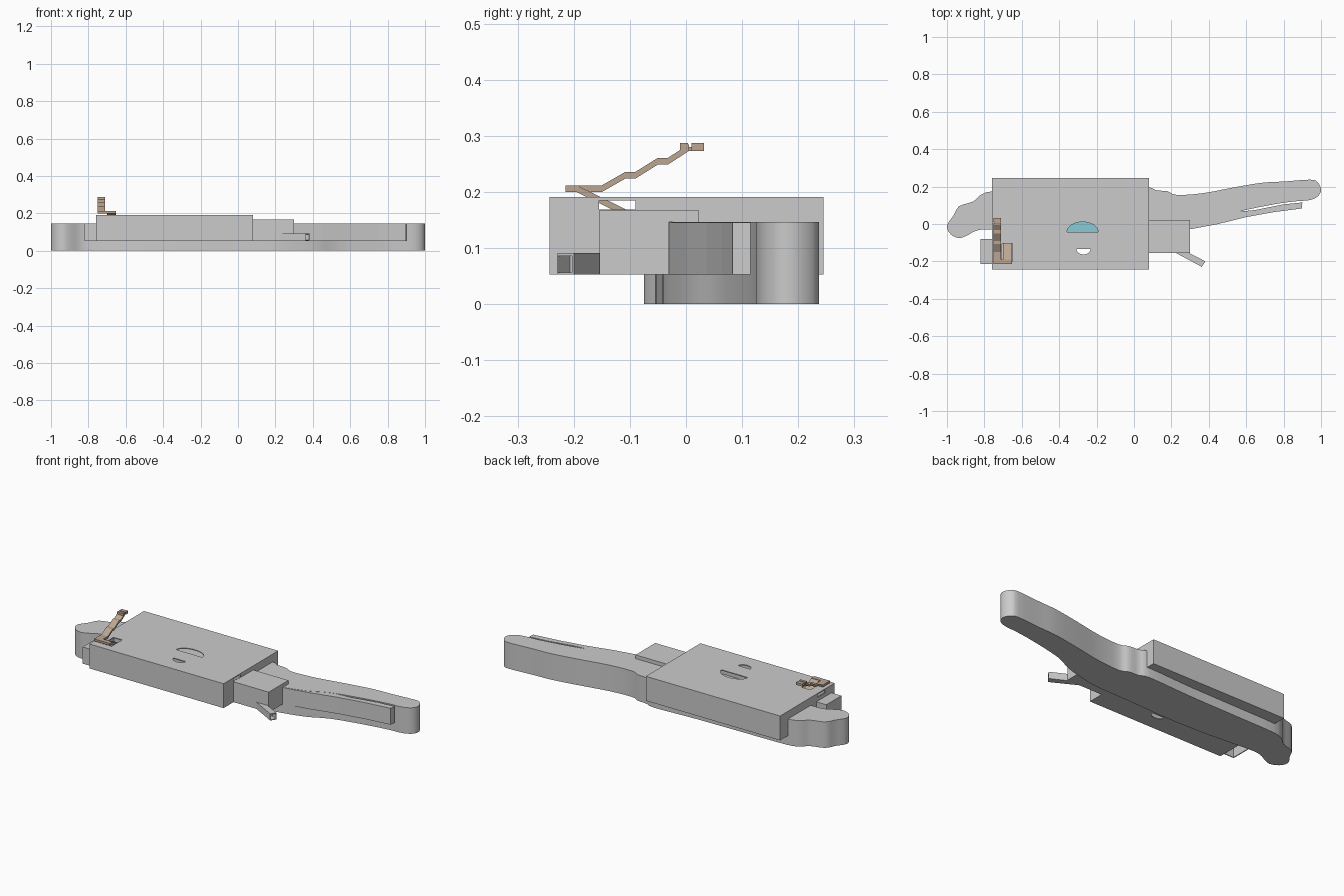
import bpy, bmesh, math
from mathutils import Vector

if "Cube" in bpy.data.objects:
    bpy.data.objects.remove(bpy.data.objects["Cube"])


def material(name, color):
    m = bpy.data.materials.new(name)
    m.diffuse_color = color
    m.use_nodes = True
    m.node_tree.nodes["Principled BSDF"].inputs["Base Color"].default_value = m.diffuse_color
    return m


def prism(name, pts, z0, z1, mat=None, smooth=False):
    """Extrude a closed xy outline from z0 to z1."""
    bm = bmesh.new()
    face = bm.faces.new([bm.verts.new((x, y, z0)) for x, y in pts])
    new = bmesh.ops.extrude_face_region(bm, geom=[face])["geom"]
    bmesh.ops.translate(bm, vec=(0, 0, z1 - z0),
                        verts=[v for v in new if isinstance(v, bmesh.types.BMVert)])
    bmesh.ops.recalc_face_normals(bm, faces=bm.faces)
    me = bpy.data.meshes.new(name)
    bm.to_mesh(me)
    bm.free()
    ob = bpy.data.objects.new(name, me)
    bpy.context.collection.objects.link(ob)
    if mat:
        me.materials.append(mat)
    if smooth:
        bpy.ops.object.select_all(action='DESELECT')
        ob.select_set(True)
        bpy.context.view_layer.objects.active = ob
        bpy.ops.object.shade_smooth_by_angle(angle=math.radians(30))
    return ob


def box(name, x, y, z, mat=None):
    return prism(name, [(x[0], y[0]), (x[1], y[0]), (x[1], y[1]), (x[0], y[1])], *z, mat)


def side_profile(name, pts, x0, x1, mat):
    """Extrude a yz outline along x."""
    ob = prism(name, pts, x0, x1, mat)
    for v in ob.data.vertices:
        v.co = (v.co.z, v.co.x, v.co.y)
    return ob


def cut(target, cutter):
    mod = target.modifiers.new("cut_" + cutter.name, 'BOOLEAN')
    mod.operation, mod.solver, mod.object = 'DIFFERENCE', 'EXACT', cutter
    cutter.hide_render = True
    cutter.hide_set(True)


def rounded(pts, steps=3):
    """Catmull-Rom interpolation of a closed outline."""
    p, out = [Vector(q) for q in pts], []
    n = len(p)
    for i in range(n):
        a, b, c, d = (p[(i + k) % n] for k in (-1, 0, 1, 2))
        for s in range(steps):
            t = s / steps
            out.append(tuple(0.5 * (2 * b + (c - a) * t + (2 * a - 5 * b + 4 * c - d) * t ** 2
                                    + (3 * b - a - 3 * c + d) * t ** 3)))
    return out


def half_ellipse(cx, cy, rx, ry, n=16):
    return [(cx + rx * math.cos(math.pi * i / n), cy + ry * math.sin(math.pi * i / n))
            for i in range(n + 1)]


water = material("water", (0.25, 0.6, 0.68, 1))
wood = material("wood", (0.5, 0.38, 0.29, 1))

# Winding ground body
ground = prism("ground_body", rounded([
    (-1, -.01), (-.98, -.055), (-.935, -.075), (-.89, -.06), (-.84, -.035), (-.76, -.03),
    (-.5, -.05), (-.27, -.055), (0, -.045), (.2, -.04), (.32, -.02), (.43, .01), (.54, .06),
    (.72, .10), (.85, .12), (.94, .128), (.985, .15), (1, .185), (.98, .225), (.94, .237),
    (.8, .227), (.68, .22), (.52, .193), (.37, .165), (.23, .155), (.18, .175), (.12, .18),
    (.06, .197), (-.2, .185), (-.5, .18), (-.75, .175), (-.82, .155), (-.86, .12),
    (-.935, .095), (-.965, .045)]), 0, .147, smooth=True)

# Raised gallery along the front of the ground body
prism("long_gallery", [(.29, -.03), (.45, 0), (.6, .037), (.75, .064), (.897, .083),
                       (.9, .115), (.8, .105), (.65, .075), (.5, .06), (.29, .08)], .053, .146)

# Hollow main hall
hall = box("main_hall", (-.76, .08), (-.243, .245), (.053, .191))
cut(hall, box("hall_inside_cutter", (-.754, .074), (-.237, .239), (.058, .186)))
cut(hall, box("end_window_cutter", (-.8, .12), (-.155, -.09), (.169, .185)))
cut(hall, box("stair_opening_cutter", (-.705, -.65), (-.2, -.105), (.18, .21)))

# Roof openings: a large half moon over the pool and a small one going through the floor
moon = prism("large_opening_cutter", half_ellipse(-.275, -.043, .083, .054), .009, .25)
cut(hall, moon)
cut(ground, moon)
cut(hall, prism("small_opening_cutter", half_ellipse(-.27, -.133, .038, -.03), .0, .25))
prism("pool", half_ellipse(-.275, -.043, .083, .054), .002, .0095, water)

# Side rooms
box("right_room", (.08, .30), (-.154, -.03), (.053, .168))
box("right_room_roof", (.08, .30), (-.03, .022), (.147, .168))
left = box("left_room", (-.822, -.76), (-.215, -.08), (.053, .147))
cut(left, box("left_room_cutter", (-.817, -.75), (-.21, -.085), (.04, .142)))

# Slanted entry passage, open at its outer end
passage = prism("entry_passage", [(.215, -.15), (.362, -.229), (.382, -.2), (.285, -.15)],
                .053, .091)
cut(passage, prism("passage_cutter", [(.33, -.207), (.367, -.232), (.385, -.206), (.345, -.185)],
                   .057, .086))

# Roof stair: upper flights as one folded strip
path = [(-.215, .2), (-.15, .2), (-.108, .224), (-.09, .224), (-.05, .249), (-.032, .249),
        (.005, .273)]
side_profile("upper_stair", path + [(y, z + .012) for y, z in reversed(path)], -.75, -.71, wood)
box("stair_landing", (-.71, -.652), (-.215, -.19), (.2, .212), wood)
for y0, y1 in ((-.011, .004), (.01, .032)):
    box("top_platform", (-.75, -.71), (y0, y1), (.273, .287), wood)
box("platform_link", (-.745, -.715), (.0, .015), (.273, .28), wood)

# Lower stair flight dropping through the roof
side_profile("lower_stair", [(-.195, .212), (-.105, .168), (-.13, .168), (-.195, .2)],
             -.70, -.652, wood)
